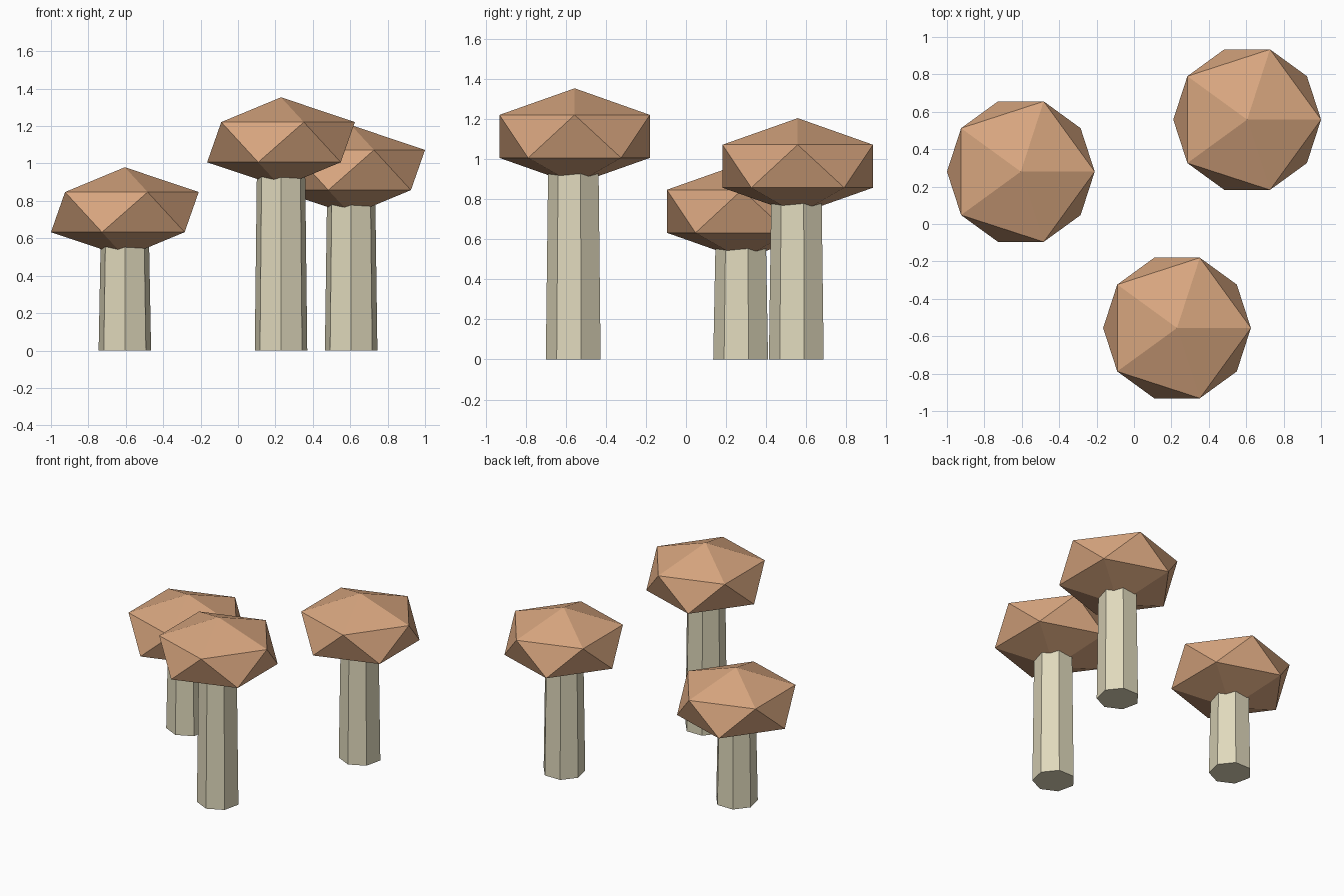
import bpy, math

if "Cube" in bpy.data.objects:
    bpy.data.objects.remove(bpy.data.objects["Cube"])

CAP_RADIUS = 0.4416
CAP_HALF_HEIGHT = 0.24
STEM_SIDES = 7


def make_material(name, srgb):
    mat = bpy.data.materials.new(name)
    lin = [((c / 255 + 0.055) / 1.055) ** 2.4 for c in srgb]
    mat.diffuse_color = (*lin, 1.0)
    mat.use_nodes = True
    mat.node_tree.nodes["Principled BSDF"].inputs["Base Color"].default_value = mat.diffuse_color
    return mat


cap_mat = make_material("warm tan", (216, 166, 127))
stem_mat = make_material("pale cream", (224, 217, 188))


def finish(name, mat):
    obj = bpy.context.object
    obj.name = name
    obj.data.materials.append(mat)
    return obj


def mushroom(label, x, y, cap_z):
    # Tapered seven-sided stem, its top tucked inside the cap
    height = cap_z - 0.12
    bpy.ops.mesh.primitive_cone_add(vertices=STEM_SIDES, radius1=0.144, radius2=0.132,
                                    depth=height, location=(x, y, height / 2))
    stem = finish(label + "_stem", stem_mat)
    # Put one corner of the stem towards the front
    for v in stem.data.vertices:
        angle = -math.pi / 2 + (v.index // 2) * math.tau / STEM_SIDES
        r = math.hypot(v.co.x, v.co.y)
        v.co.x, v.co.y = r * math.cos(angle), r * math.sin(angle)

    # Flattened twenty-faced cap
    bpy.ops.mesh.primitive_ico_sphere_add(subdivisions=1, radius=CAP_RADIUS,
                                          location=(x, y, cap_z))
    cap = finish(label + "_cap", cap_mat)
    for v in cap.data.vertices:
        v.co.z *= CAP_HALF_HEIGHT / CAP_RADIUS


mushroom("short", -0.605, 0.28, 0.74)
mushroom("tall", 0.23, -0.556, 1.114)
mushroom("medium", 0.605, 0.558, 0.965)
